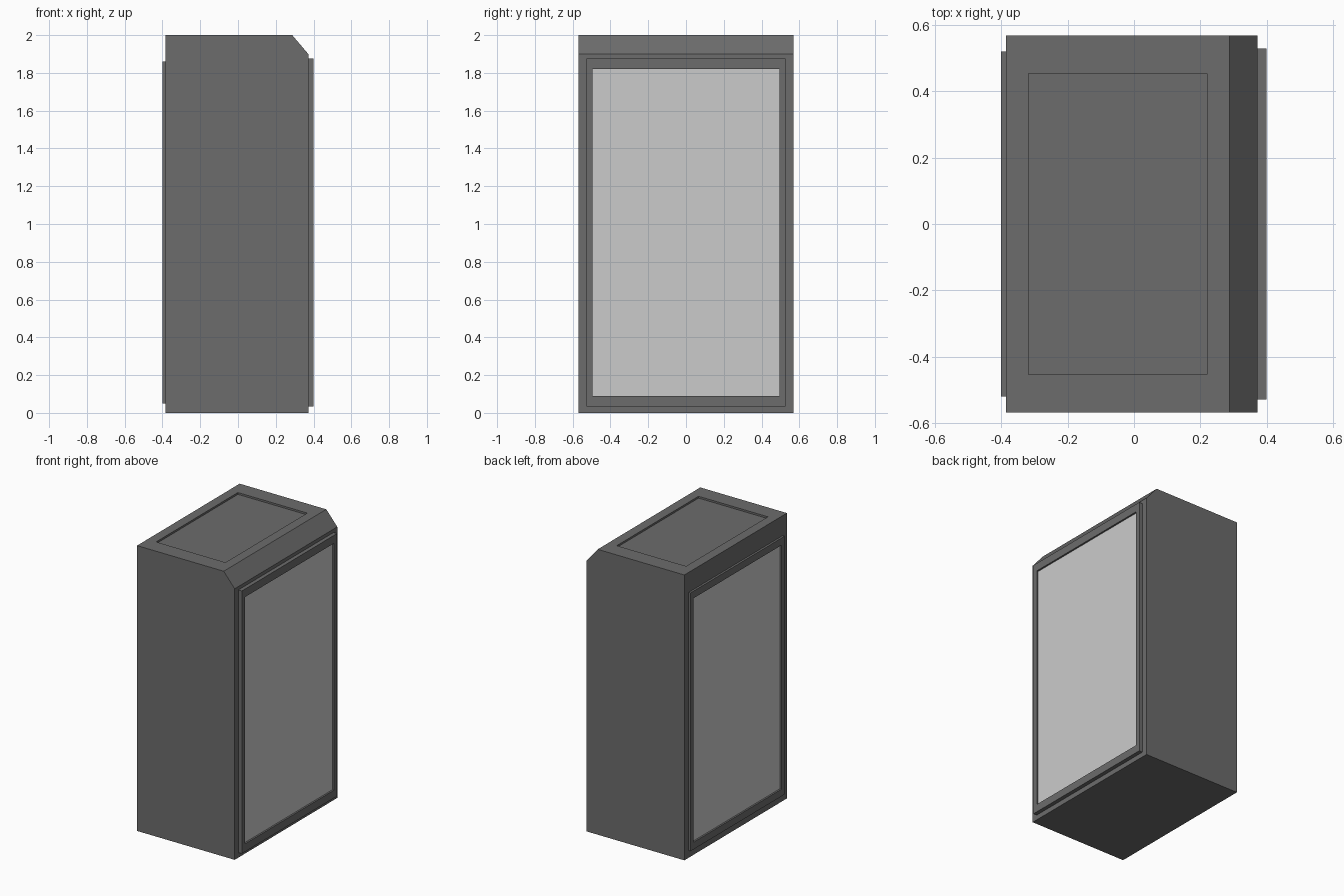
import bpy, bmesh
from mathutils import Vector

if "Cube" in bpy.data.objects:
    bpy.data.objects.remove(bpy.data.objects["Cube"])


def material(name, v):
    m = bpy.data.materials.new(name)
    m.diffuse_color = (v, v, v, 1)
    m.use_nodes = True
    m.node_tree.nodes["Principled BSDF"].inputs["Base Color"].default_value = m.diffuse_color
    return m


DARK = material("dark_grey", 0.15)
LIGHT = material("light_grey", 0.55)


def recess(bm, face, axes, lo, hi, depth, mat=0):
    """Inset a rectangular face to the limits lo..hi on two axes, then sink it."""
    bmesh.ops.inset_individual(bm, faces=[face], thickness=0.02)
    mid = face.calc_center_median()
    for v in face.verts:
        side = [v.co[a] > mid[a] for a in axes]
        for i, a in enumerate(axes):
            v.co[a] = hi[i] if side[i] else lo[i]
    bm.normal_update()
    n = face.normal.copy()
    new = bmesh.ops.extrude_discrete_faces(bm, faces=[face])["faces"][0]
    bmesh.ops.translate(bm, verts=new.verts, vec=-n * depth)
    new.material_index = mat


def prism(profile, y):
    """Extrude an x-z profile between -y and y."""
    bm = bmesh.new()
    f = bm.faces.new([bm.verts.new((x, -y, z)) for x, z in profile])
    ext = bmesh.ops.extrude_face_region(bm, geom=[f])
    verts = [g for g in ext["geom"] if isinstance(g, bmesh.types.BMVert)]
    bmesh.ops.translate(bm, verts=verts, vec=(0, 2 * y, 0))
    bmesh.ops.recalc_face_normals(bm, faces=bm.faces)
    bm.normal_update()
    return bm


def face_towards(bm, d):
    return max(bm.faces, key=lambda f: f.normal.dot(Vector(d)))


def finish(bm, name):
    me = bpy.data.meshes.new(name)
    bm.to_mesh(me)
    bm.free()
    me.materials.append(DARK)
    me.materials.append(LIGHT)
    ob = bpy.data.objects.new(name, me)
    bpy.context.collection.objects.link(ob)


# Cabinet body with chamfered upper edge and sunken top panel
bm = prism([(-0.385, 0), (0.372, 0), (0.372, 1.9), (0.287, 2), (-0.385, 2)], 0.568)
recess(bm, face_towards(bm, (0, 0, 1)), (0, 1), (-0.318, -0.453), (0.22, 0.453), 0.013)
finish(bm, "cabinet_body")

# Side doors: raised frame with a sunken light pane
for name, s, x0, x1, y, z0, z1, pane_y, pz0, pz1 in (
        ("right_door", 1, 0.36, 0.399, 0.528, 0.035, 1.876, 0.495, 0.09, 1.82),
        ("left_door", -1, -0.37, -0.4, 0.52, 0.05, 1.86, 0.487, 0.1, 1.81)):
    bm = prism([(x0, z0), (x1, z0), (x1, z1), (x0, z1)], y)
    recess(bm, face_towards(bm, (s, 0, 0)), (1, 2), (-pane_y, pz0), (pane_y, pz1), 0.012, 1)
    finish(bm, name)
